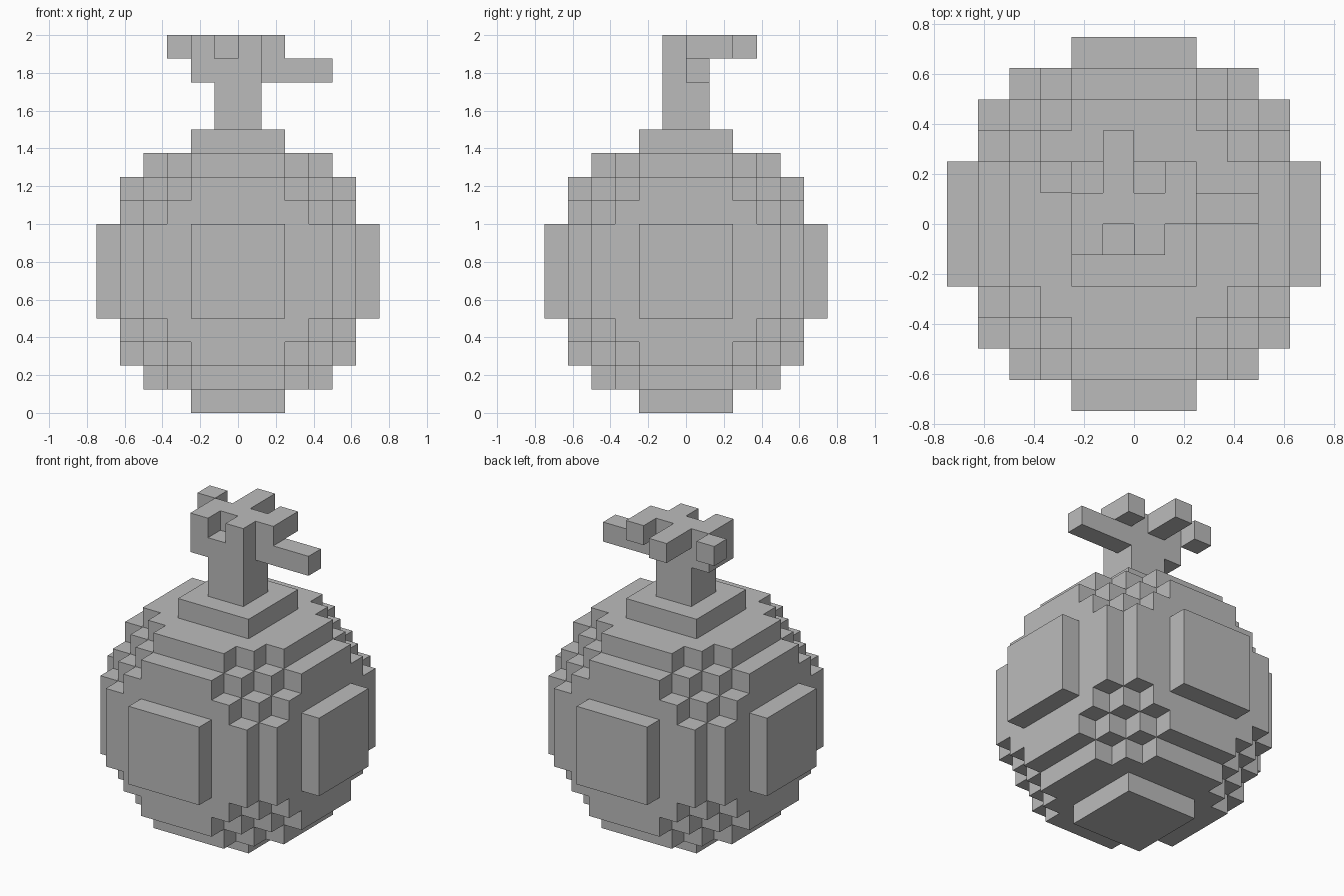
import bpy
import bmesh
from itertools import product
from mathutils import Vector

UNIT = 0.125          # edge of one block
RADIUS = 6            # body radius in blocks

cube = bpy.data.objects.get("Cube")
if cube:
    bpy.data.objects.remove(cube, do_unlink=True)

grey = bpy.data.materials.new("plain_grey")
grey.use_nodes = True
grey.diffuse_color = (0.5, 0.5, 0.5, 1)
grey.node_tree.nodes["Principled BSDF"].inputs["Base Color"].default_value = (0.5, 0.5, 0.5, 1)


def box(x, y, z):
    """Block cells filling half-open index ranges."""
    return set(product(range(*x), range(*y), range(*z)))


def block_object(name, cells, solid):
    """Outer skin of a set of blocks, with flat areas merged."""
    bm = bmesh.new()
    for cell in cells:
        centre = Vector(cell) + Vector((0.5, 0.5, 0.5))
        for axis, sign in product(range(3), (-1, 1)):
            neighbour = list(cell)
            neighbour[axis] += sign
            if tuple(neighbour) in solid:
                continue
            normal, u, v = Vector(), Vector(), Vector()
            normal[axis] = sign / 2
            u[(axis + 1) % 3] = 0.5
            v[(axis + 2) % 3] = sign / 2
            corners = (-u - v, u - v, u + v, v - u)
            bm.faces.new([bm.verts.new((centre + normal + c) * UNIT) for c in corners])
    bmesh.ops.remove_doubles(bm, verts=bm.verts, dist=UNIT / 100)
    bmesh.ops.dissolve_limit(bm, angle_limit=0.01, verts=bm.verts, edges=bm.edges)
    mesh = bpy.data.meshes.new(name)
    bm.to_mesh(mesh)
    bm.free()
    mesh.materials.append(grey)
    obj = bpy.data.objects.new(name, mesh)
    bpy.context.collection.objects.link(obj)


# Round body: every block whose centre lies inside the sphere
span = range(-RADIUS, RADIUS)
body = {(x, y, z + RADIUS) for x, y, z in product(span, repeat=3)
        if sum((c + 0.5) ** 2 for c in (x, y, z)) < RADIUS ** 2}

# Stem with a notch in its front top edge
stem = box((-1, 1), (-1, 1), (12, 16)) - {(-1, -1, 15)}

# Twigs branching from the top of the stem
twigs = box((-2, -1), (-1, 1), (14, 16))      # right shoulder
twigs |= {(-3, 1, 15)}                        # right tip
twigs |= box((-1, 0), (1, 3), (15, 16))       # back twig
twigs |= box((1, 2), (0, 2), (15, 16))        # left upper twig
twigs |= box((1, 4), (0, 1), (14, 15))        # left long twig

solid = body | stem | twigs
block_object("round_body", body, solid)
block_object("stem", stem, solid)
block_object("twigs", twigs, solid)
